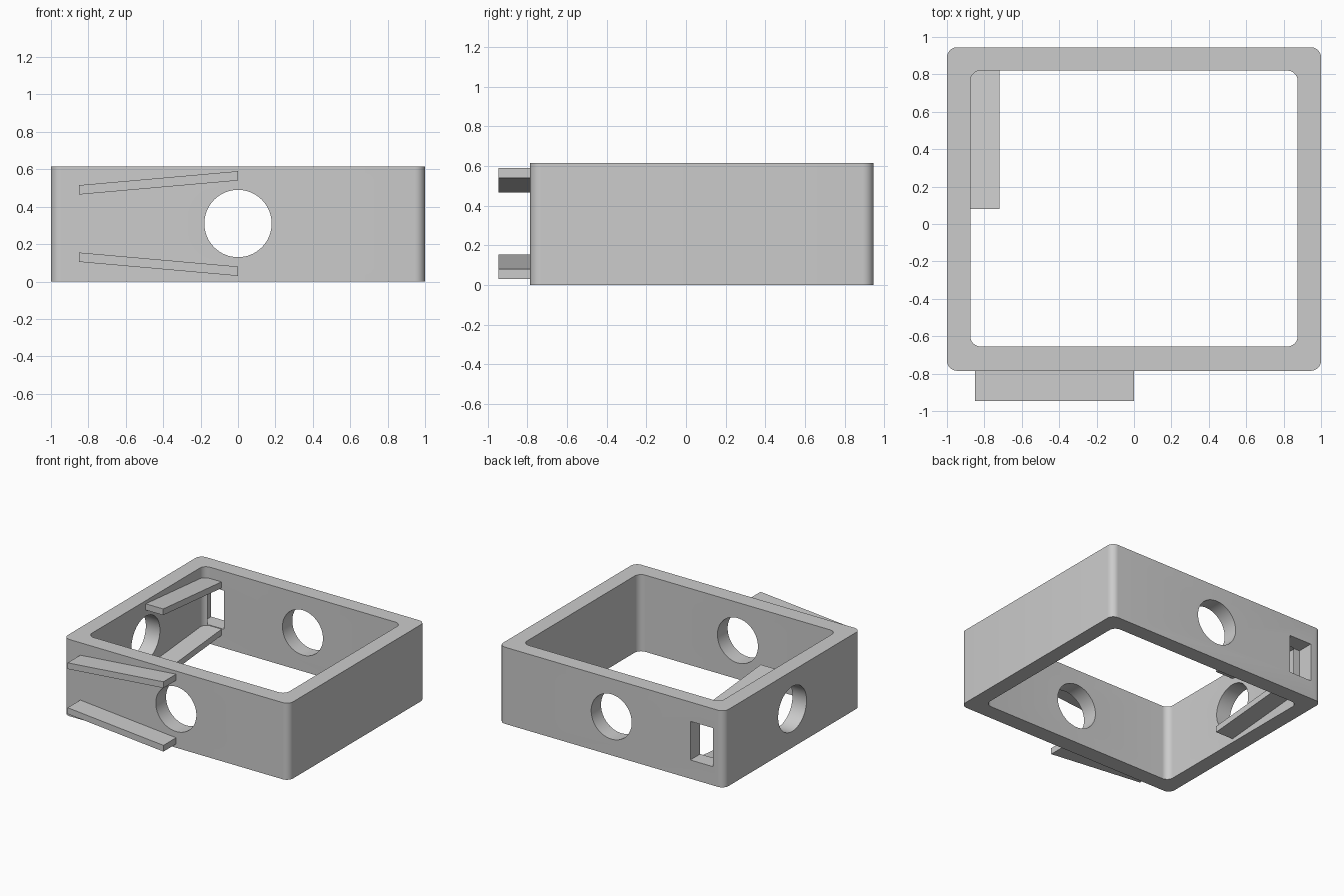
import bpy, bmesh, math
from mathutils import Matrix

if "Cube" in bpy.data.objects:
    bpy.data.objects.remove(bpy.data.objects["Cube"])

H = 0.615        # frame height
MID = 0.08       # frame centre in y
HOLE_Z = 0.31


def finish(bm, name):
    bmesh.ops.recalc_face_normals(bm, faces=bm.faces)
    me = bpy.data.meshes.new(name)
    bm.to_mesh(me)
    bm.free()
    ob = bpy.data.objects.new(name, me)
    bpy.context.collection.objects.link(ob)
    return ob


def rounded_rect(x0, x1, y0, y1, r, n=8):
    pts = []
    for cx, cy, a0 in ((x1 - r, y1 - r, 0), (x0 + r, y1 - r, 90),
                       (x0 + r, y0 + r, 180), (x1 - r, y0 + r, 270)):
        for i in range(n + 1):
            a = math.radians(a0 + 90 * i / n)
            pts.append((cx + r * math.cos(a), cy + r * math.sin(a)))
    return pts


def prism(name, pts, place):
    """Extrude a 2D outline; place(u, v, k) gives the 3D point on end k."""
    bm = bmesh.new()
    a, b = ([bm.verts.new(place(u, v, k)) for u, v in pts] for k in (0, 1))
    bm.faces.new(a)
    bm.faces.new(b)
    for i in range(len(pts)):
        j = (i + 1) % len(pts)
        bm.faces.new((a[i], a[j], b[j], b[i]))
    return finish(bm, name)


def cut(target, cutter):
    mod = target.modifiers.new("cut", 'BOOLEAN')
    mod.operation = 'DIFFERENCE'
    mod.solver = 'EXACT'
    mod.object = cutter
    bpy.context.view_layer.objects.active = target
    bpy.ops.object.modifier_apply(modifier=mod.name)
    bpy.data.objects.remove(cutter)


def round_cutter(axis, loc, depth):
    bm = bmesh.new()
    rot = Matrix.Rotation(math.pi / 2, 4, axis)
    bmesh.ops.create_cone(bm, cap_ends=True, segments=64, radius1=0.18, radius2=0.18,
                          depth=depth, matrix=Matrix.Translation(loc) @ rot)
    return finish(bm, "hole_cutter")


# Frame: rounded outer block with rounded opening
frame = prism("frame", rounded_rect(-1, 1, -0.785, 0.945, 0.055),
              lambda u, v, k: (u, v, k * H))
cut(frame, prism("opening_cutter", rounded_rect(-0.875, 0.875, -0.655, 0.82, 0.055),
                 lambda u, v, k: (u, v, -0.1 + k * (H + 0.2))))

# Round holes through front, back and left walls
cut(frame, round_cutter('X', (0, MID, HOLE_Z), 3))
cut(frame, round_cutter('Y', (-1, MID, HOLE_Z), 0.6))

# Rectangular slot in the back wall
cut(frame, prism("slot_cutter", [(-0.9, 0.15), (-0.7, 0.15), (-0.7, 0.46), (-0.9, 0.46)],
                 lambda u, v, k: (u, 0.815 + 0.2 * k, v)))

bpy.ops.object.select_all(action='DESELECT')
frame.select_set(True)
bpy.context.view_layer.objects.active = frame
bpy.ops.object.shade_smooth_by_angle(angle=math.radians(30))


# Sloping guide rails: profile along (distance from wide end, height)
def rail_profile(length, upper):
    drop = 0.075 * length / 0.85
    pts = [(0, 0.54), (0, 0.59), (length, 0.59 - drop), (length, 0.54 - drop)]
    return pts if upper else [(d, 2 * HOLE_Z - z) for d, z in pts]


for upper, tag in ((True, "upper"), (False, "lower")):
    # outside the front wall
    prism(f"front_rail_{tag}", rail_profile(0.85, upper),
          lambda u, v, k: (-u, -0.945 + 0.16 * k, v))
    # inside the left wall
    prism(f"inner_rail_{tag}", rail_profile(0.74, upper),
          lambda u, v, k: (-0.875 + 0.155 * k, MID + u, v))
